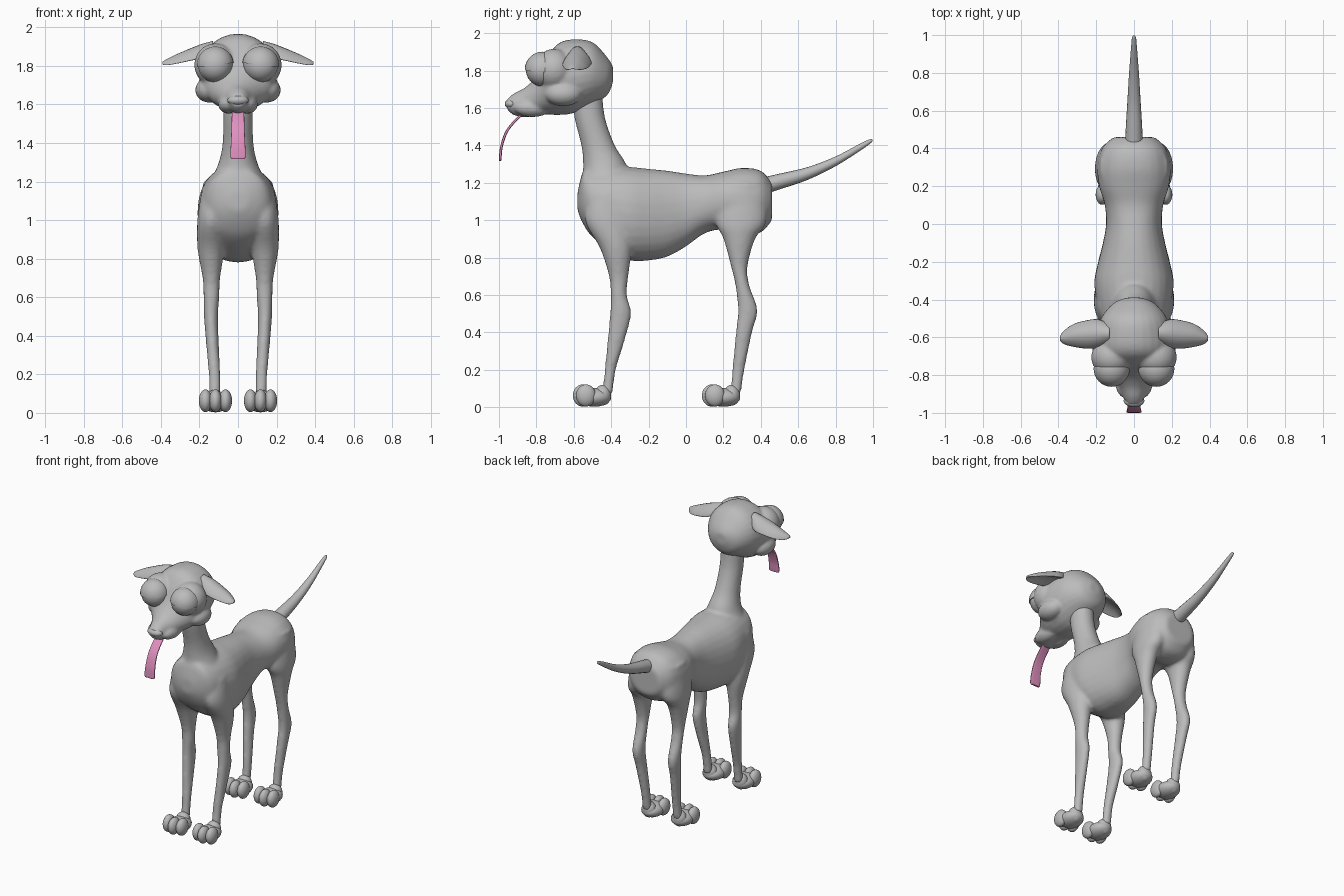
import bpy, bmesh, math
from mathutils import Vector, Matrix

cube = bpy.data.objects.get("Cube")
if cube:
    bpy.data.objects.remove(cube, do_unlink=True)


def material(name, rgb):
    mat = bpy.data.materials.new(name)
    mat.use_nodes = True
    mat.diffuse_color = (*rgb, 1)
    bsdf = next(n for n in mat.node_tree.nodes if n.type == "BSDF_PRINCIPLED")
    bsdf.inputs["Base Color"].default_value = (*rgb, 1)
    return mat


GREY = material("coat grey", (.5, .5, .5))
PINK = material("tongue pink", (.75, .28, .52))


def spline(rows, steps=5):
    """Catmull-Rom resampling of rows of numbers."""
    pts = [Vector(r) for r in rows]
    out = []
    for i in range(len(pts) - 1):
        a, b = pts[max(i - 1, 0)], pts[i]
        c, d = pts[i + 1], pts[min(i + 2, len(pts) - 1)]
        for s in range(steps):
            t = s / steps
            out.append(b + (c - a) * (t / 2)
                       + (a * 2 - b * 5 + c * 4 - d) * (t * t / 2)
                       + (b * 3 - a - c * 3 + d) * (t ** 3 / 2))
    return out + [pts[-1]]


def loft(bm, axis, rows, sides=28, power=1.0, arch=0.0):
    """Skin ellipses across an axis; rows are (station, u, v, radius u, radius v)."""
    rings = []
    for t, u, v, ru, rv in spline(rows):
        ring = []
        for k in range(sides):
            ang = math.tau * k / sides
            c, s = math.cos(ang), math.sin(ang)
            pu = u + ru * math.copysign(abs(c) ** power, c)
            pv = v + rv * math.copysign(abs(s) ** power, s) - arch * ru * c * c
            co = {"x": (t, pu, pv), "y": (pu, t, pv), "z": (pu, pv, t)}[axis]
            ring.append(bm.verts.new(co))
        rings.append(ring)
    for a, b in zip(rings, rings[1:]):
        for k in range(sides):
            n = (k + 1) % sides
            bm.faces.new((a[k], a[n], b[n], b[k]))
    bm.faces.new(rings[0])
    bm.faces.new(rings[-1])


def ball(bm, centre, radii, segments=24):
    mat = Matrix.Translation(centre) @ Matrix.Diagonal((*radii, 1))
    return bmesh.ops.create_uvsphere(bm, u_segments=segments, v_segments=segments * 2 // 3,
                                     radius=1, matrix=mat)["verts"]


def finish(bm, name, mat=GREY, voxel=0, smooth=6):
    bmesh.ops.recalc_face_normals(bm, faces=bm.faces)
    mesh = bpy.data.meshes.new(name)
    bm.to_mesh(mesh)
    bm.free()
    mesh.materials.append(mat)
    for p in mesh.polygons:
        p.use_smooth = True
    obj = bpy.data.objects.new(name, mesh)
    bpy.context.collection.objects.link(obj)
    if voxel:
        fuse = obj.modifiers.new("fuse", "REMESH")
        fuse.mode = "VOXEL"
        fuse.voxel_size = voxel
        fuse.use_smooth_shade = True
        relax = obj.modifiers.new("relax", "SMOOTH")
        relax.iterations = smooth
    return obj


# Torso, neck and legs fused into one skin
body = bmesh.new()
loft(body, "y", [
    (-.58, 0, 1.1, .05, .05), (-.55, 0, 1.12, .13, .14), (-.5, 0, 1.09, .175, .18),
    (-.4, 0, 1.06, .2, .225), (-.3, 0, 1.035, .21, .25), (-.2, 0, 1.03, .19, .245),
    (-.1, 0, 1.035, .165, .23), (0, 0, 1.055, .148, .195), (.1, 0, 1.085, .155, .155),
    (.2, 0, 1.105, .185, .155), (.3, 0, 1.1, .195, .18), (.4, 0, 1.1, .17, .165),
    (.46, 0, 1.1, .11, .1)], power=.9)
loft(body, "z", [
    (1.1, 0, -.42, .15, .13), (1.2, 0, -.43, .14, .125), (1.3, 0, -.435, .1, .115),
    (1.4, 0, -.47, .08, .09), (1.55, 0, -.515, .076, .082), (1.7, 0, -.53, .076, .082)])
FRONT_LEG = [
    (1.15, .12, -.42, .07, .09), (1, .135, -.42, .076, .12), (.85, .14, -.375, .07, .085),
    (.7, .138, -.36, .046, .052), (.6, .138, -.36, .041, .044), (.5, .14, -.35, .037, .057),
    (.35, .132, -.375, .033, .046), (.2, .122, -.405, .031, .03), (.07, .12, -.42, .031, .028)]
BACK_LEG = [
    (1.2, .11, .3, .07, .11), (1, .13, .295, .076, .137), (.9, .14, .285, .062, .085),
    (.75, .14, .285, .044, .044), (.65, .14, .302, .04, .038), (.52, .14, .33, .037, .053),
    (.4, .135, .31, .034, .044), (.2, .122, .28, .03, .033), (.07, .12, .265, .03, .028)]
for side in (1, -1):
    for leg in (FRONT_LEG, BACK_LEG):
        loft(body, "z", [(z, side * x, y, rx, ry) for z, x, y, rx, ry in leg])
finish(body, "body", voxel=.011, smooth=10)

# Head: skull and muzzle, cheeks, lips and eye sockets
head = bmesh.new()
loft(head, "y", [
    (-.39, 0, 1.78, .04, .04), (-.42, 0, 1.77, .11, .1), (-.5, 0, 1.785, .175, .167),
    (-.6, 0, 1.77, .2, .197), (-.68, 0, 1.755, .2, .192), (-.74, 0, 1.72, .18, .155),
    (-.8, 0, 1.665, .12, .105), (-.86, 0, 1.63, .08, .08), (-.92, 0, 1.62, .055, .058),
    (-.955, 0, 1.62, .038, .03)])
for side in (1, -1):
    ball(head, (side * .15, -.655, 1.675), (.072, .1, .065))
    ball(head, (side * .048, -.82, 1.602), (.055, .1, .05))
    ball(head, (side * .117, -.705, 1.805), (.11, .105, .112))
finish(head, "head", voxel=.009, smooth=5)

# Nose pad
nose = bmesh.new()
ball(nose, (0, -.935, 1.622), (.055, .034, .027))
finish(nose, "nose")

for side, word in ((1, "left"), (-1, "right")):
    # Bulging eye with a heavy upper lid
    centre = Vector((side * .118, -.766, 1.805))
    eye = bmesh.new()
    ball(eye, centre, (.09, .09, .09), 32)
    finish(eye, word + "_eye")
    lid = bmesh.new()
    ball(lid, centre, (.096, .096, .096), 32)
    cut = bmesh.ops.bisect_plane(lid, geom=lid.verts[:] + lid.edges[:] + lid.faces[:],
                                 plane_co=centre, plane_no=(side * .12, 0, 1), clear_inner=True)
    rim = [e for e in cut["geom_cut"] if isinstance(e, bmesh.types.BMEdge)]
    bmesh.ops.edgeloop_fill(lid, edges=rim)
    obj = finish(lid, word + "_eyelid")
    bpy.context.view_layer.objects.active = obj
    obj.select_set(True)
    bpy.ops.object.shade_smooth_by_angle()
    obj.select_set(False)

    # Drooping, arched ear
    ear = bmesh.new()
    loft(ear, "x", [(side * x, y, z, ry, rz) for x, y, z, ry, rz in (
        (.13, -.58, 1.9, .05, .03), (.19, -.58, 1.885, .075, .028),
        (.25, -.585, 1.87, .075, .02), (.32, -.59, 1.846, .06, .014),
        (.37, -.6, 1.825, .036, .01), (.392, -.605, 1.815, .012, .006))], arch=.55)
    finish(ear, word + "_ear")

    # Paws with three toes
    for place, y in (("front", -.5), ("back", .19)):
        paw = bmesh.new()
        ball(paw, (side * .117, y + .01, .053), (.073, .09, .05))
        ball(paw, (side * .12, y + .055, .065), (.05, .045, .055))
        for dx, dy, r in ((0, -.052, .033), (-.052, -.035, .034), (.052, -.035, .034)):
            ball(paw, (side * .117 + dx, y + dy, .063), (r, .053, .059))
        finish(paw, f"{place}_{word}_paw")

# Tail
tail = bmesh.new()
loft(tail, "y", [(.4, 0, 1.18, .047, .047), (.5, 0, 1.207, .044, .042),
                 (.65, 0, 1.25, .035, .034), (.8, 0, 1.315, .026, .026),
                 (.93, 0, 1.39, .016, .019), (.985, 0, 1.422, .011, .012),
                 (.997, 0, 1.427, .004, .005)], sides=16)
finish(tail, "tail")

# Hanging tongue
tongue = bmesh.new()
loft(tongue, "z", [(1.585, 0, -.85, .03, .012), (1.55, 0, -.895, .032, .01),
                   (1.48, 0, -.955, .034, .008), (1.4, 0, -.985, .037, .007),
                   (1.335, 0, -.993, .04, .007), (1.318, 0, -.994, .034, .006)],
     sides=20, power=.5)
finish(tongue, "tongue", PINK)
